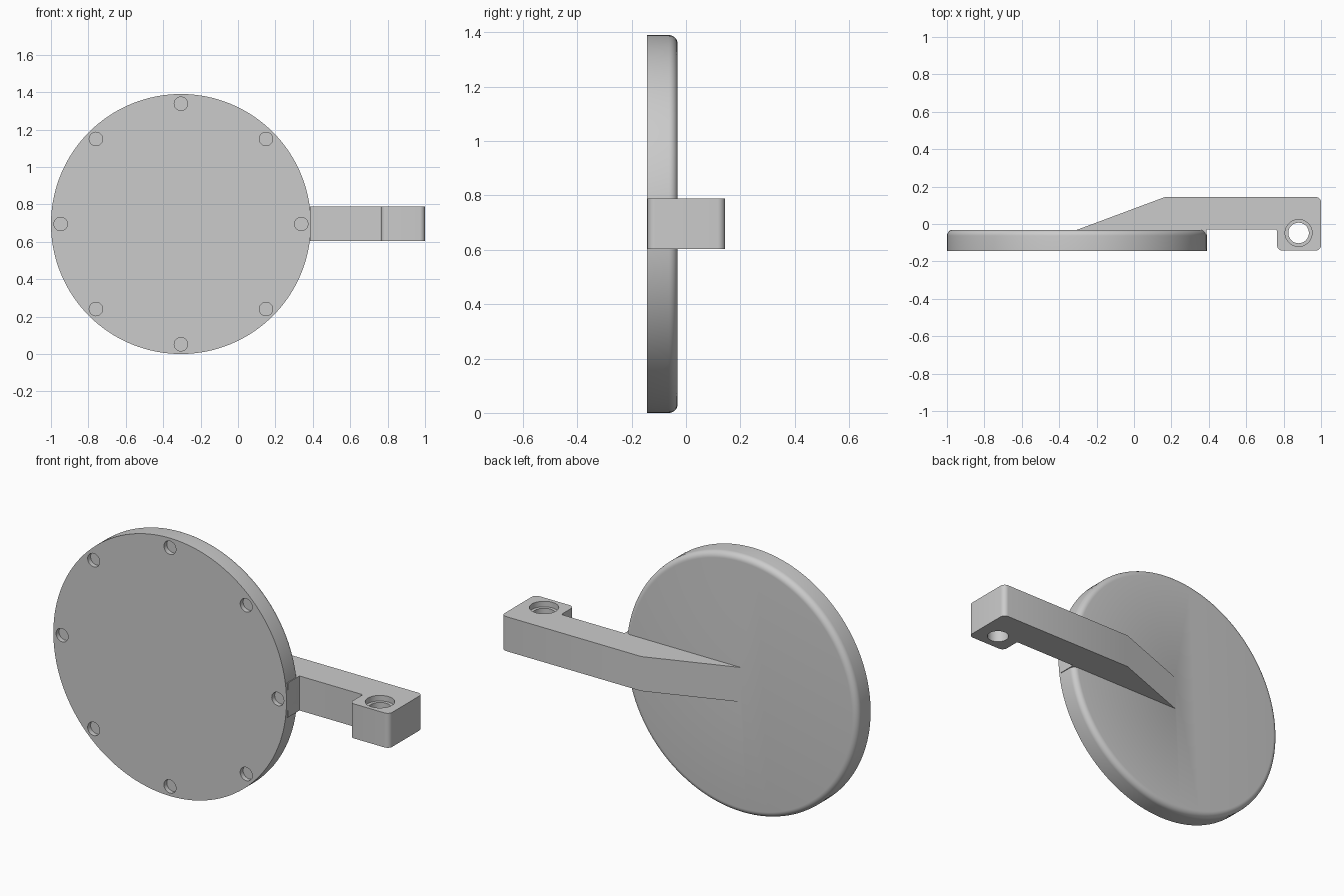
import bpy, bmesh, math
from mathutils import Vector

if "Cube" in bpy.data.objects:
    bpy.data.objects.remove(bpy.data.objects["Cube"])

CX, CZ, R = -0.305, 0.695, 0.695        # disc centre and radius
FRONT, BACK = -0.144, -0.031            # disc faces
Z0, Z1 = 0.603, 0.789                   # arm underside and top

grey = bpy.data.materials.new("light grey")
grey.diffuse_color = (0.6, 0.6, 0.6, 1)
grey.use_nodes = True
grey.node_tree.nodes["Principled BSDF"].inputs["Base Color"].default_value = grey.diffuse_color


def add_mesh(name, bm):
    bmesh.ops.recalc_face_normals(bm, faces=bm.faces)
    me = bpy.data.meshes.new(name)
    bm.to_mesh(me)
    bm.free()
    me.materials.append(grey)
    ob = bpy.data.objects.new(name, me)
    bpy.context.collection.objects.link(ob)
    return ob


def cylinder(name, centre, r, depth, axis, seg=48):
    bpy.ops.mesh.primitive_cylinder_add(
        vertices=seg, radius=r, depth=depth, location=centre,
        rotation=(math.pi / 2, 0, 0) if axis == "Y" else (0, 0, 0))
    ob = bpy.context.object
    ob.name = name
    ob.data.materials.append(grey)
    return ob


def apply_boolean(target, tool, operation):
    bpy.context.view_layer.objects.active = target
    m = target.modifiers.new("bool", "BOOLEAN")
    m.operation, m.solver, m.object = operation, "EXACT", tool
    bpy.ops.object.modifier_apply(modifier=m.name)
    bpy.data.objects.remove(tool)


def rounded(points):
    """Fillet each (x, y, radius) corner of an outline."""
    out = []
    for i, (x, y, r) in enumerate(points):
        p = Vector((x, y))
        if not r:
            out.append(p)
            continue
        a = (Vector(points[i - 1][:2]) - p).normalized() * r
        b = (Vector(points[(i + 1) % len(points)][:2]) - p).normalized() * r
        for k in range(9):              # quarter circle for square corners
            t = k / 8 * math.pi / 2
            out.append(p + a * (1 - math.sin(t)) + b * (1 - math.cos(t)))
    return out


# Disc: lathed profile with a rounded back rim
F, SEG = 0.032, 128
profile = [(R, FRONT)] + [
    (R - F + F * math.cos(k * math.pi / 16), BACK - F + F * math.sin(k * math.pi / 16))
    for k in range(9)]
bm = bmesh.new()
rings = [[bm.verts.new((CX + r * math.cos(2 * math.pi * i / SEG), y,
                        CZ + r * math.sin(2 * math.pi * i / SEG)))
          for i in range(SEG)] for r, y in profile]
for a, b in zip(rings, rings[1:]):
    for i in range(SEG):
        j = (i + 1) % SEG
        bm.faces.new((a[i], a[j], b[j], b[i]))
bm.faces.new(rings[0])
bm.faces.new(rings[-1])
disc = add_mesh("disc_with_arm", bm)

# Arm: sloped root, straight bar and end block, extruded upwards
outline = rounded([
    (-0.385, -0.061, 0), (0.165, 0.144, 0), (1.0, 0.144, 0.028),
    (1.0, FRONT + 0.002, 0.028), (0.765, FRONT + 0.002, 0.028),
    (0.765, BACK + 0.001, 0.01), (0.388, BACK + 0.001, 0),
    (0.388, -0.13, 0), (0.2, -0.1, 0)])
bm = bmesh.new()
face = bm.faces.new([bm.verts.new((p.x, p.y, Z0)) for p in outline])
top = bmesh.ops.extrude_face_region(bm, geom=[face])["geom"]
bmesh.ops.translate(bm, vec=(0, 0, Z1 - Z0),
                    verts=[v for v in top if isinstance(v, bmesh.types.BMVert)])
arm = add_mesh("arm", bm)

# Through hole and counterbore in the end block
hole = (0.88, -0.048)
apply_boolean(arm, cylinder("hole", (*hole, 0.7), 0.055, 0.5, "Z"), "DIFFERENCE")
apply_boolean(arm, cylinder("counterbore", (*hole, Z1 + 0.07), 0.072, 0.2, "Z"), "DIFFERENCE")

# Join the arm to the disc
apply_boolean(disc, arm, "UNION")

# Ring of shallow sockets in the disc front
for i in range(8):
    a = i * math.pi / 4
    spot = (CX + 0.643 * math.cos(a), FRONT - 0.025, CZ + 0.643 * math.sin(a))
    apply_boolean(disc, cylinder("socket", spot, 0.036, 0.1, "Y", 32), "DIFFERENCE")

# Smooth the curved surfaces, keep edges sharp
bpy.ops.object.select_all(action="DESELECT")
disc.select_set(True)
bpy.context.view_layer.objects.active = disc
bpy.ops.object.shade_smooth_by_angle(angle=math.radians(30))
